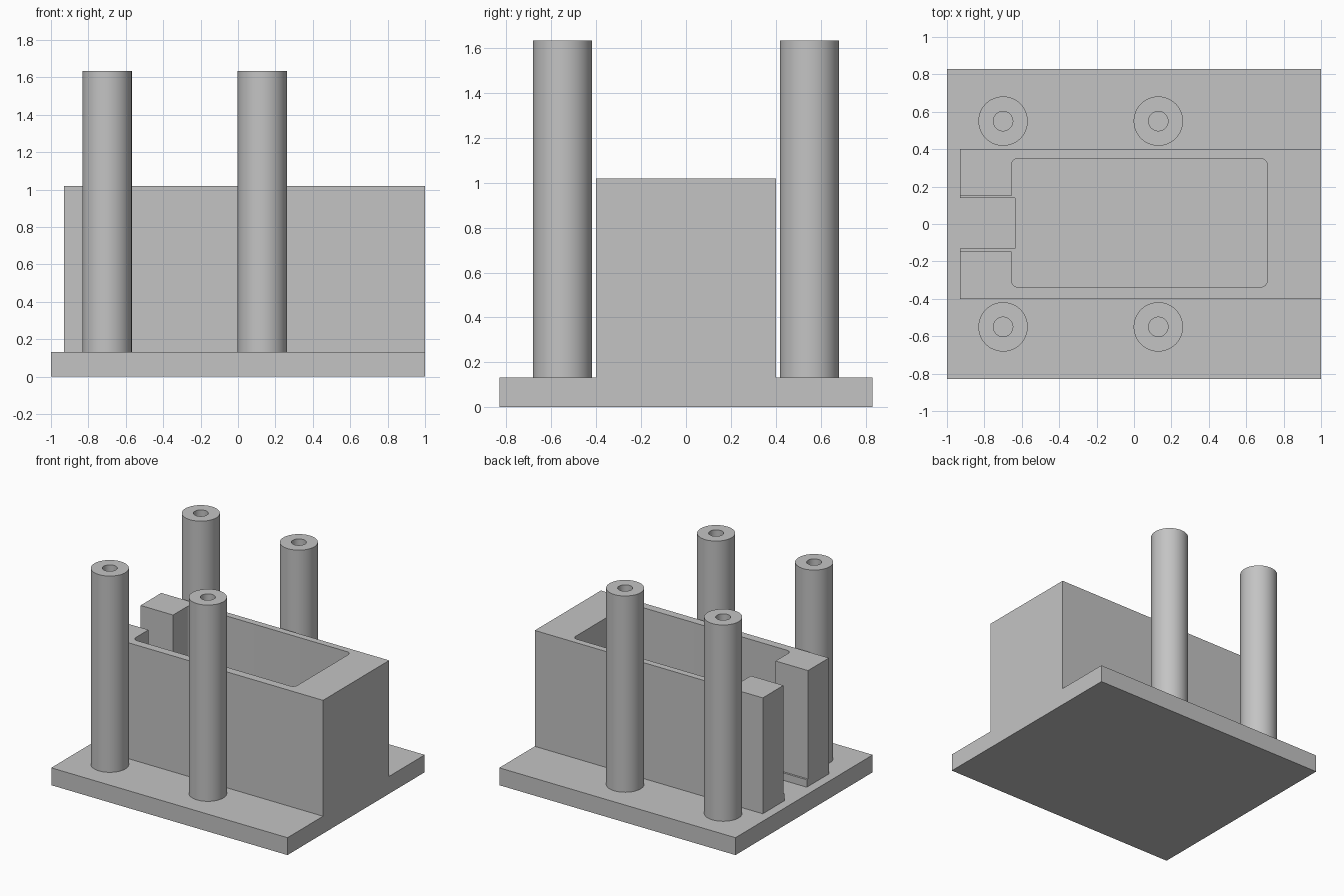
import bpy, bmesh, math
from mathutils import Matrix

cube = bpy.data.objects.get("Cube")
if cube:
    bpy.data.objects.remove(cube, do_unlink=True)

GREY = (0.55, 0.55, 0.55, 1)
mat = bpy.data.materials.new("plain grey")
mat.use_nodes = True
mat.diffuse_color = GREY
mat.node_tree.nodes["Principled BSDF"].inputs["Base Color"].default_value = GREY

BASE_TOP, FLOOR, WALL_TOP, POST_TOP = 0.133, 0.19, 1.02, 1.635


def finish(name, bm):
    mesh = bpy.data.meshes.new(name)
    bm.to_mesh(mesh)
    bm.free()
    mesh.materials.append(mat)
    ob = bpy.data.objects.new(name, mesh)
    bpy.context.collection.objects.link(ob)
    return ob


def box(name, x, y, z, corner=0):
    """Box from (min, max) ranges, with optional rounded upright corners."""
    bm = bmesh.new()
    bmesh.ops.create_cube(bm, size=1)
    for v in bm.verts:
        for axis, (low, high) in enumerate((x, y, z)):
            v.co[axis] = low if v.co[axis] < 0 else high
    if corner:
        upright = [e for e in bm.edges
                   if abs(e.verts[0].co.z - e.verts[1].co.z) > 0.01]
        bmesh.ops.bevel(bm, geom=upright, offset=corner, segments=6,
                        profile=0.5, affect='EDGES')
    return finish(name, bm)


def cylinder(name, x, y, radius, low, high):
    bm = bmesh.new()
    bmesh.ops.create_cone(bm, cap_ends=True, segments=48, radius1=radius,
                          radius2=radius, depth=high - low,
                          matrix=Matrix.Translation((x, y, (low + high) / 2)))
    return finish(name, bm)


def combine(target, tool, operation):
    mod = target.modifiers.new(operation.title(), 'BOOLEAN')
    mod.operation = operation
    mod.solver = 'EXACT'
    mod.object = tool
    bpy.context.view_layer.objects.active = target
    bpy.ops.object.modifier_apply(modifier=mod.name)
    bpy.data.objects.remove(tool, do_unlink=True)


def smooth(ob):
    bpy.ops.object.select_all(action='DESELECT')
    ob.select_set(True)
    bpy.context.view_layer.objects.active = ob
    bpy.ops.object.shade_smooth_by_angle(angle=math.radians(30))


# Base plate with the tall housing joined to it
body = box("base_and_housing", (-1, 1), (-0.83, 0.83), (0, BASE_TOP))
combine(body, box("housing", (-0.93, 1), (-0.4, 0.4), (0.05, WALL_TOP)), 'UNION')

# Rounded pocket, open slot in the end wall, and narrower channel in the floor
cuts = (
    box("pocket_cutter", (-0.655, 0.713), (-0.337, 0.35), (FLOOR, 1.2), 0.035),
    box("slot_cutter", (-0.96, -0.5), (-0.147, 0.15), (FLOOR, 1.2)),
    box("channel_cutter", (-0.96, -0.635), (-0.132, 0.14), (BASE_TOP, 0.4)),
)
for cutter in cuts:
    combine(body, cutter, 'DIFFERENCE')
smooth(body)

# Four hollow posts
for x, end in ((-0.7, "right"), (0.13, "left")):
    for y, side in ((-0.55, "front"), (0.55, "back")):
        post = cylinder(f"{side}_{end}_post", x, y, 0.132, BASE_TOP - 0.01, POST_TOP)
        combine(post, cylinder("bore_cutter", x, y, 0.052, BASE_TOP, POST_TOP + 0.1),
                'DIFFERENCE')
        smooth(post)
